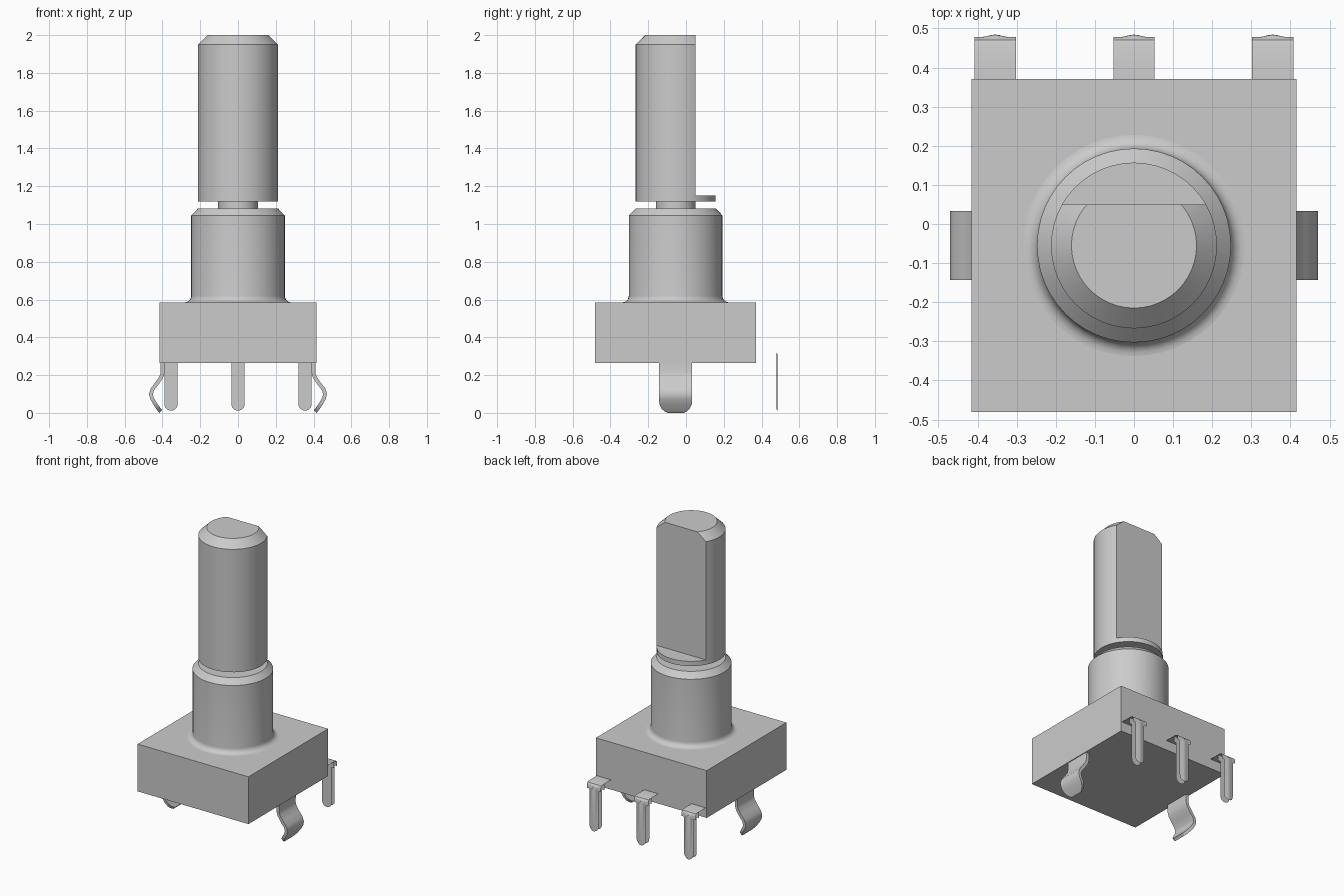
import bpy, bmesh, math
from mathutils import Vector

cube = bpy.data.objects.get("Cube")
if cube:
    bpy.data.objects.remove(cube, do_unlink=True)

grey = bpy.data.materials.new("plain grey")
grey.use_nodes = True
COLOUR = (0.6, 0.6, 0.6, 1)
grey.diffuse_color = COLOUR
grey.node_tree.nodes["Principled BSDF"].inputs["Base Color"].default_value = COLOUR

AXIS_Y = -0.055  # shaft axis


def finish(name, bm, smooth=True, solid=True):
    if solid:
        bmesh.ops.recalc_face_normals(bm, faces=bm.faces)
    mesh = bpy.data.meshes.new(name)
    bm.to_mesh(mesh)
    bm.free()
    mesh.materials.append(grey)
    ob = bpy.data.objects.new(name, mesh)
    bpy.context.collection.objects.link(ob)
    if smooth:
        bpy.ops.object.select_all(action="DESELECT")
        ob.select_set(True)
        bpy.context.view_layer.objects.active = ob
        bpy.ops.object.shade_smooth_by_angle(angle=math.radians(30))
    return ob


def lathe(name, profile, flat_y=None, steps=48):
    """Spin an (r, z) profile around the shaft axis; optionally cut a flat."""
    bm = bmesh.new()
    rings = []
    for r, z in profile:
        rings.append([bm.verts.new((r * math.cos(a), AXIS_Y + r * math.sin(a), z))
                      for a in (math.tau * i / steps for i in range(steps))])
    for low, high in zip(rings, rings[1:]):
        for i in range(steps):
            j = (i + 1) % steps
            bm.faces.new((low[i], low[j], high[j], high[i]))
    bm.faces.new(rings[0][::-1])
    bm.faces.new(rings[-1])
    if flat_y is not None:
        geom = bm.verts[:] + bm.edges[:] + bm.faces[:]
        cut = bmesh.ops.bisect_plane(bm, geom=geom, plane_co=(0, flat_y, 0),
                                     plane_no=(0, 1, 0), clear_outer=True)
        edges = [e for e in cut["geom_cut"] if isinstance(e, bmesh.types.BMEdge)]
        bmesh.ops.contextual_create(bm, geom=edges)
    return finish(name, bm)


# Housing block
bm = bmesh.new()
bmesh.ops.create_cube(bm, size=1)
bmesh.ops.scale(bm, vec=(0.83, 0.852, 0.32), verts=bm.verts)
bmesh.ops.translate(bm, vec=(0, -0.055, 0.425), verts=bm.verts)
finish("housing", bm, smooth=False)

# Threaded-style bushing with a fillet at its foot and a chamfered rim
FILLET = 0.035
foot = [(0.248 + FILLET * (1 - math.cos(a)), 0.585 + FILLET * (1 - math.sin(a)))
        for a in (math.pi / 2 * (1 - k / 6) for k in range(7))]
foot = sorted(((0.248 + FILLET * (1 - math.sin(math.pi / 2 * k / 6)),
                0.585 + FILLET * (1 - math.cos(math.pi / 2 * k / 6))) for k in range(7)),
              key=lambda p: p[1])
lathe("bushing", foot + [(0.248, 1.045), (0.212, 1.082)])

# Neck, collar and D-shaped shaft
lathe("neck", [(0.105, 1.07), (0.105, 1.13)])
lathe("shaft_collar", [(0.212, 1.118), (0.212, 1.15)])
lathe("shaft", [(0.212, 1.15), (0.212, 1.95), (0.16, 2.0)], flat_y=0.05)


def sheet(bm, rows):
    """Skin a list of rows of points."""
    rows = [[bm.verts.new(p) for p in row] for row in rows]
    for a, b in zip(rows, rows[1:]):
        for i in range(len(a) - 1):
            bm.faces.new((a[i], a[i + 1], b[i + 1], b[i]))


# Terminal pins: a strap bent down into an outer and an inner thin leaf
STRAP, PIN, TIP = 0.053, 0.035, 0.012
ACROSS = (-1, -0.6, -0.3, 0, 0.3, 0.6, 1)


def leg_rows(x, y, bulge, top):
    levels = [(top, STRAP), (0.29, STRAP), (0.289, PIN), (TIP + PIN, PIN)]
    for k in range(1, 7):
        a = math.pi / 2 * k / 6
        levels.append((TIP + PIN * (1 - math.sin(a)), max(PIN * math.cos(a), 0.002)))
    return [[(x + w * t, y + bulge * max(0, 1 - (t * w / 0.025) ** 2), z) for t in ACROSS]
            for z, w in levels]


for label, x in (("right", -0.355), ("middle", 0), ("left", 0.355)):
    bm = bmesh.new()
    bend = []
    for y, z in ((0.365, 0.331), (0.46, 0.331), (0.471, 0.327), (0.477, 0.318)):
        bend.append([(x + STRAP * t, y, z) for t in ACROSS])
    sheet(bm, bend + leg_rows(x, 0.478, 0.006, 0.312))
    sheet(bm, [row[::-1] for row in leg_rows(x, 0.443, 0.0, 0.33)])
    finish(label + "_pin", bm, solid=False)

# Springy side clips: a bent strip with rounded lower corners
PATH = [(0.4, 0.275), (0.399, 0.215), (0.406, 0.19), (0.43, 0.155), (0.453, 0.125),
        (0.461, 0.1), (0.456, 0.078), (0.44, 0.05), (0.425, 0.028), (0.415, 0.014),
        (0.408, 0.008)]
HALF, CORNER, THICK = 0.088, 0.06, 0.01
for label, side in (("left", 1), ("right", -1)):
    bm = bmesh.new()
    rings = []
    for i, (x, z) in enumerate(PATH):
        before, after = PATH[max(i - 1, 0)], PATH[min(i + 1, len(PATH) - 1)]
        d = Vector((after[0] - before[0], after[1] - before[1])).normalized()
        n = Vector((-d.y, d.x)) * THICK
        drop = min(max(CORNER - z + 0.006, 0), CORNER)
        w = HALF - CORNER + math.sqrt(CORNER ** 2 - drop ** 2)
        rings.append([bm.verts.new((side * (x + s * n.x), AXIS_Y + t * w, z + s * n.y))
                      for s, t in ((1, -1), (1, 1), (-1, 1), (-1, -1))])
    for a, b in zip(rings, rings[1:]):
        for i in range(4):
            j = (i + 1) % 4
            bm.faces.new((a[i], a[j], b[j], b[i]))
    bm.faces.new(rings[0])
    bm.faces.new(rings[-1])
    finish(label + "_clip", bm)
